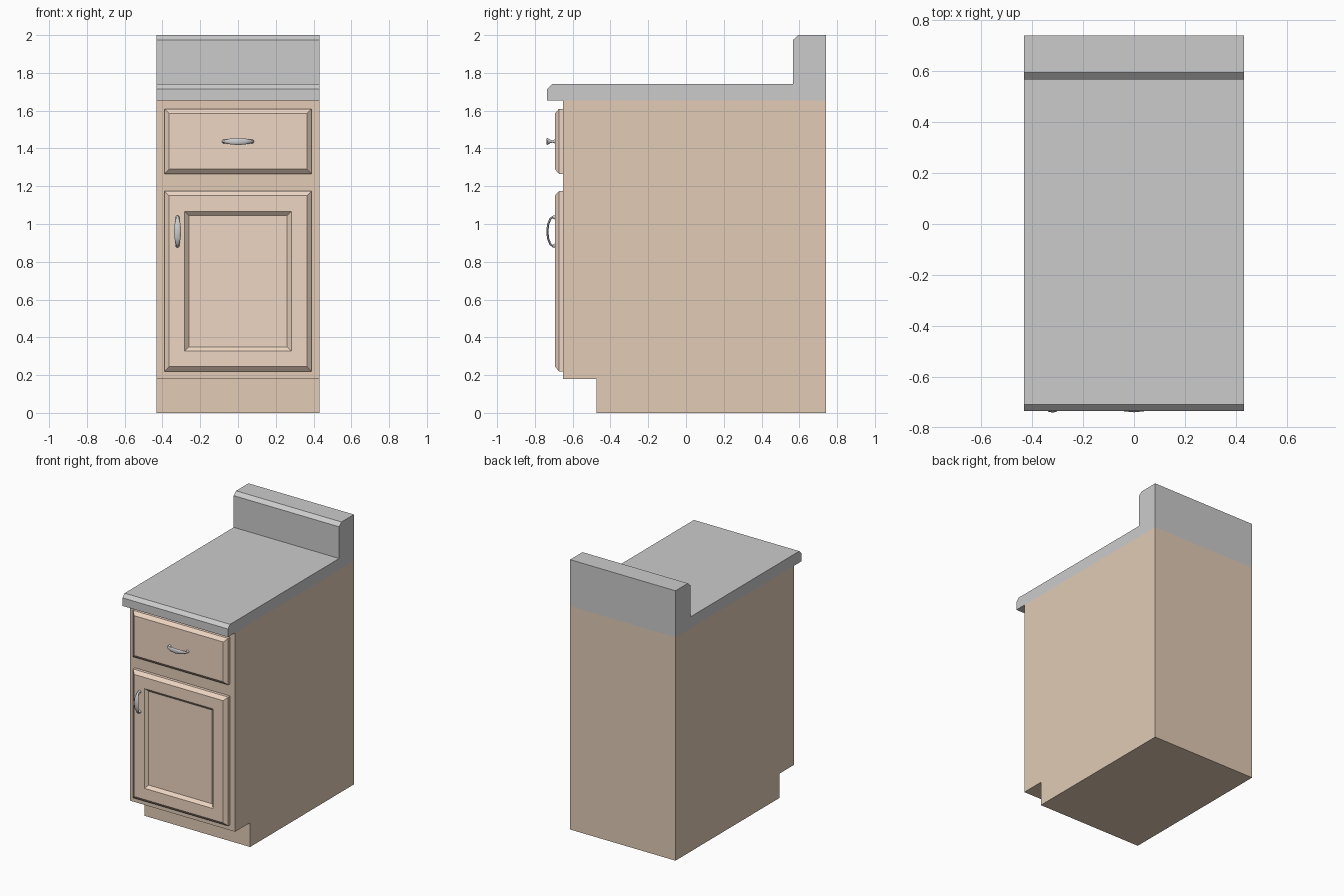
import bpy, bmesh, math
from mathutils import Vector

if "Cube" in bpy.data.objects:
    bpy.data.objects.remove(bpy.data.objects["Cube"])


def material(name, color):
    m = bpy.data.materials.new(name)
    m.diffuse_color = (*color, 1)
    m.use_nodes = True
    m.node_tree.nodes["Principled BSDF"].inputs["Base Color"].default_value = m.diffuse_color
    return m


def loft(name, rings, mat=None):
    """Skin a list of equal-sized point rings and cap both ends."""
    bm = bmesh.new()
    rows = [[bm.verts.new(p) for p in ring] for ring in rings]
    n = len(rows[0])
    for a, b in zip(rows, rows[1:]):
        for i in range(n):
            j = (i + 1) % n
            bm.faces.new((a[i], a[j], b[j], b[i]))
    bm.faces.new(rows[0][::-1])
    bm.faces.new(rows[-1])
    bmesh.ops.recalc_face_normals(bm, faces=bm.faces)
    me = bpy.data.meshes.new(name)
    bm.to_mesh(me)
    bm.free()
    ob = bpy.data.objects.new(name, me)
    bpy.context.collection.objects.link(ob)
    if mat:
        me.materials.append(mat)
    return ob


def side_profile(name, profile, half_width, mat=None):
    return loft(name, [[(x, y, z) for y, z in profile]
                       for x in (-half_width, half_width)], mat)


def panel(name, half_width, z0, z1, steps, mat):
    """Stack of rectangles, each step giving (inset, y)."""
    rings = []
    for inset, y in steps:
        w, lo, hi = half_width - inset, z0 + inset, z1 - inset
        rings.append([(-w, y, lo), (w, y, lo), (w, y, hi), (-w, y, hi)])
    return loft(name, rings, mat)


def handle(name, center, vertical):
    """Arched pull: (along, outward, half width, half thickness), mirrored."""
    half = [(.073, 0, .012, .012), (.077, .013, .006, .007),
            (.068, .026, .009, .006), (.038, .038, .016, .006),
            (0, .042, .019, .006)]
    stations = [(-u, d, w, t) for u, d, w, t in half] + half[-2::-1]
    rings = []
    for k, (u, d, w, t) in enumerate(stations):
        if k == 0 or k == len(stations) - 1:
            nu, nd = (1 if k == 0 else -1), 0
        else:
            a, b = stations[k - 1], stations[k + 1]
            tangent = Vector((b[0] - a[0], b[1] - a[1])).normalized()
            nu, nd = -tangent.y, tangent.x
            if k in (1, len(stations) - 2):
                nu, nd = (-1 if k == 1 else 1), 0
                nu = -nu if k != 1 else nu
        if k == 0:
            nu = -1
        if k == len(stations) - 1:
            nu = 1
        if k == len(stations) - 2:
            nu = 1
        ring = []
        for i in range(10):
            a = i * math.tau / 10
            across, off = w * math.cos(a), t * math.sin(a)
            along, out = u + nu * off, d + nd * off
            ring.append(Vector(center) + Vector(
                (across, -out, along) if vertical else (along, -out, across)))
        rings.append(ring)
    ob = loft(name, rings)
    bpy.ops.object.select_all(action='DESELECT')
    ob.select_set(True)
    bpy.context.view_layer.objects.active = ob
    bpy.ops.object.shade_smooth_by_angle(angle=math.radians(40))
    return ob


wood = material("cabinet_wood", (.76, .60, .47))
front_wood = material("front_wood", (.86, .67, .54))

# Carcass with toe kick
side_profile("cabinet_body", [(-.65, .18), (-.475, .18), (-.475, 0), (.74, 0),
                              (.74, 1.655), (-.65, 1.655)], .432, wood)

# Worktop with chamfered front and backsplash
side_profile("countertop", [(-.735, 1.655), (-.735, 1.715), (-.71, 1.74),
                            (.567, 1.74), (.567, 1.975), (.595, 2),
                            (.74, 2), (.74, 1.655)], .432)

# Drawer and door fronts
edge = [(0, -.65), (0, -.672), (.025, -.694)]
panel("drawer_front", .39, 1.265, 1.61, edge, front_wood)
panel("door", .39, .22, 1.175, edge + [(.108, -.694), (.13, -.674)], front_wood)

# Pulls
handle("drawer_handle", (0, -.692, 1.437), False)
handle("door_handle", (-.32, -.692, .96), True)
